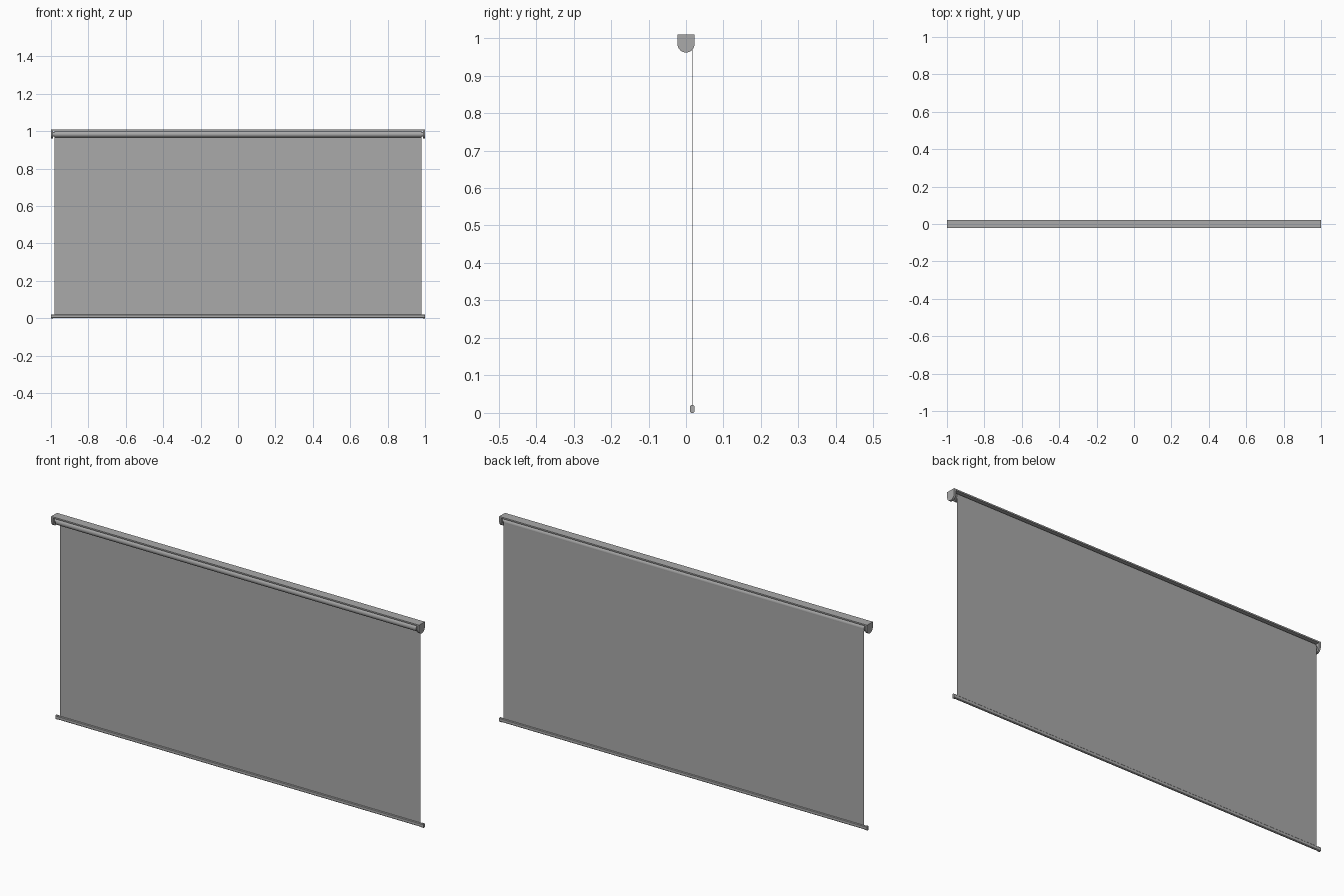
import bpy, bmesh, math

cube = bpy.data.objects.get("Cube")
if cube:
    bpy.data.objects.remove(cube, do_unlink=True)

grey = bpy.data.materials.new("plain grey")
grey.use_nodes = True
COLOUR = (0.4, 0.4, 0.4, 1)
grey.diffuse_color = COLOUR
grey.node_tree.nodes["Principled BSDF"].inputs["Base Color"].default_value = COLOUR


def extrude(name, profile, x0, x1, smooth=False):
    """Sweep a closed (y, z) profile along x."""
    bm = bmesh.new()
    face = bm.faces.new([bm.verts.new((x0, y, z)) for y, z in profile])
    swept = bmesh.ops.extrude_face_region(bm, geom=[face], use_keep_orig=True)
    verts = [v for v in swept["geom"] if isinstance(v, bmesh.types.BMVert)]
    bmesh.ops.translate(bm, verts=verts, vec=(x1 - x0, 0, 0))
    bmesh.ops.recalc_face_normals(bm, faces=bm.faces)
    mesh = bpy.data.meshes.new(name)
    bm.to_mesh(mesh)
    bm.free()
    mesh.materials.append(grey)
    obj = bpy.data.objects.new(name, mesh)
    bpy.context.collection.objects.link(obj)
    if smooth:
        bpy.ops.object.select_all(action="DESELECT")
        obj.select_set(True)
        bpy.context.view_layer.objects.active = obj
        bpy.ops.object.shade_smooth_by_angle(angle=math.radians(35))
    return obj


def arc(radius, z, start, end, steps):
    angles = [math.radians(start + (end - start) * i / steps) for i in range(steps + 1)]
    return [(radius * math.cos(a), z + radius * math.sin(a)) for a in angles]


def box(y0, y1, z0, z1, cut=0):
    """Rectangle with optional chamfered corners."""
    if not cut:
        return [(y0, z0), (y1, z0), (y1, z1), (y0, z1)]
    return [(y0 + cut, z0), (y1 - cut, z0), (y1, z0 + cut), (y1, z1 - cut),
            (y1 - cut, z1), (y0 + cut, z1), (y0, z1 - cut), (y0, z0 + cut)]


HALF, TOP, AXIS, DEPTH = 1.0, 1.01, 0.984, 0.0225
ROLL, CLOTH = 0.0175, 0.98

# Top rail with the roller hung below it
extrude("top_rail", box(-DEPTH, DEPTH, 1.003, TOP), -0.99, 0.99)
extrude("roller", arc(ROLL, AXIS, 0, 354, 59), -CLOTH, CLOTH, True)
extrude("roller_axle", arc(0.012, AXIS, 0, 345, 23), -0.992, 0.992, True)

# Fabric hanging from the back of the roller
extrude("screen_fabric", box(0.0162, 0.0174, 0.012, AXIS), -CLOTH, CLOTH)

# Weighted bar along the lower edge
extrude("bottom_bar", box(0.0115, 0.0215, 0.001, 0.0195, 0.003), -0.99, 0.99)

# Rounded end brackets and bar end caps on both sides
bracket = [(DEPTH, TOP), (-DEPTH, TOP)] + arc(DEPTH, AXIS, 180, 360, 24)
for side, sign in (("right", -1), ("left", 1)):
    extrude(side + "_bracket", bracket, sign * 0.99, sign * HALF, True)
    extrude(side + "_bar_cap", box(0.0105, 0.0225, 0, 0.0205, 0.003), sign * 0.988, sign * HALF)
